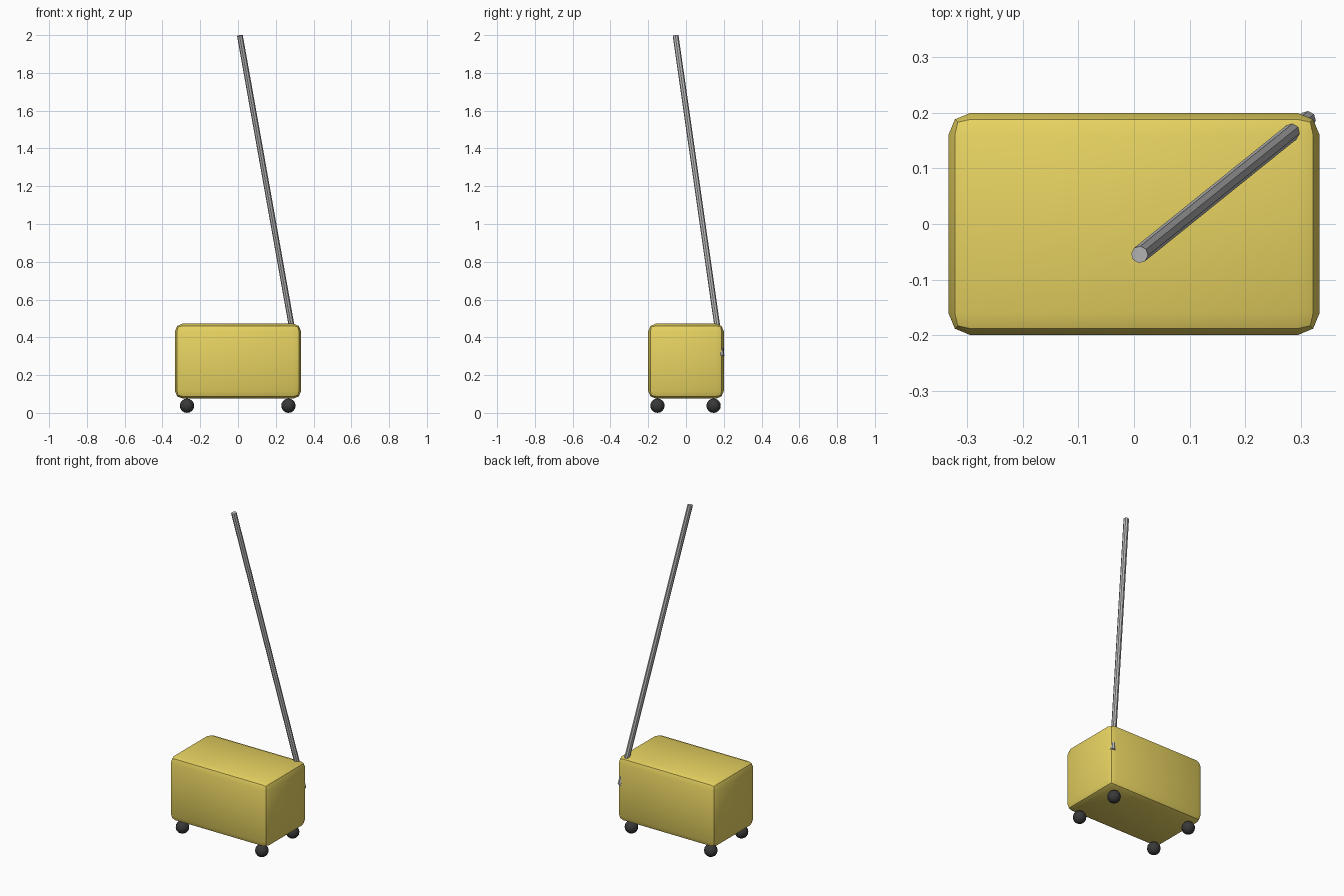
import bpy
import math
from mathutils import Vector

if "Cube" in bpy.data.objects:
    bpy.data.objects.remove(bpy.data.objects["Cube"])


def paint(obj, name, rgb):
    mat = bpy.data.materials.get(name) or bpy.data.materials.new(name)
    mat.diffuse_color = (*rgb, 1)
    mat.use_nodes = True
    mat.node_tree.nodes["Principled BSDF"].inputs["Base Color"].default_value = mat.diffuse_color
    obj.data.materials.append(mat)


# Suitcase body: box with two-step bevelled edges
bpy.ops.mesh.primitive_cube_add(size=1, location=(0, 0, 0.274))
body = bpy.context.object
body.name = "body"
body.scale = (0.668, 0.4, 0.396)
bpy.ops.object.transform_apply(location=False, rotation=False, scale=True)
bevel = body.modifiers.new("rounded_edges", 'BEVEL')
bevel.width = 0.04
bevel.segments = 2
bpy.ops.object.modifier_apply(modifier="rounded_edges")
bpy.ops.object.shade_smooth_by_angle(angle=math.radians(30))
paint(body, "yellow", (0.8, 0.65, 0.12))

# Ball wheels under the four corners
for side, x in (("left", -0.27), ("right", 0.267)):
    for end, y in (("front", -0.151), ("back", 0.146)):
        bpy.ops.mesh.primitive_uv_sphere_add(
            segments=16, ring_count=8, radius=0.038, location=(x, y, 0.038))
        wheel = bpy.context.object
        wheel.name = f"{end}_{side}_wheel"
        bpy.ops.object.shade_smooth()
        paint(wheel, "black", (0.04, 0.04, 0.04))

# Long slanted pull handle running down through the back right corner
top, foot = Vector((0.01, -0.055, 1.998)), Vector((0.312, 0.188, 0.302))
axis = top - foot
bpy.ops.mesh.primitive_cylinder_add(
    vertices=8, radius=0.0155, depth=axis.length, location=(top + foot) / 2)
handle = bpy.context.object
handle.name = "pull_handle"
handle.rotation_euler = axis.to_track_quat('Z', 'Y').to_euler()
paint(handle, "metal", (0.5, 0.5, 0.5))
